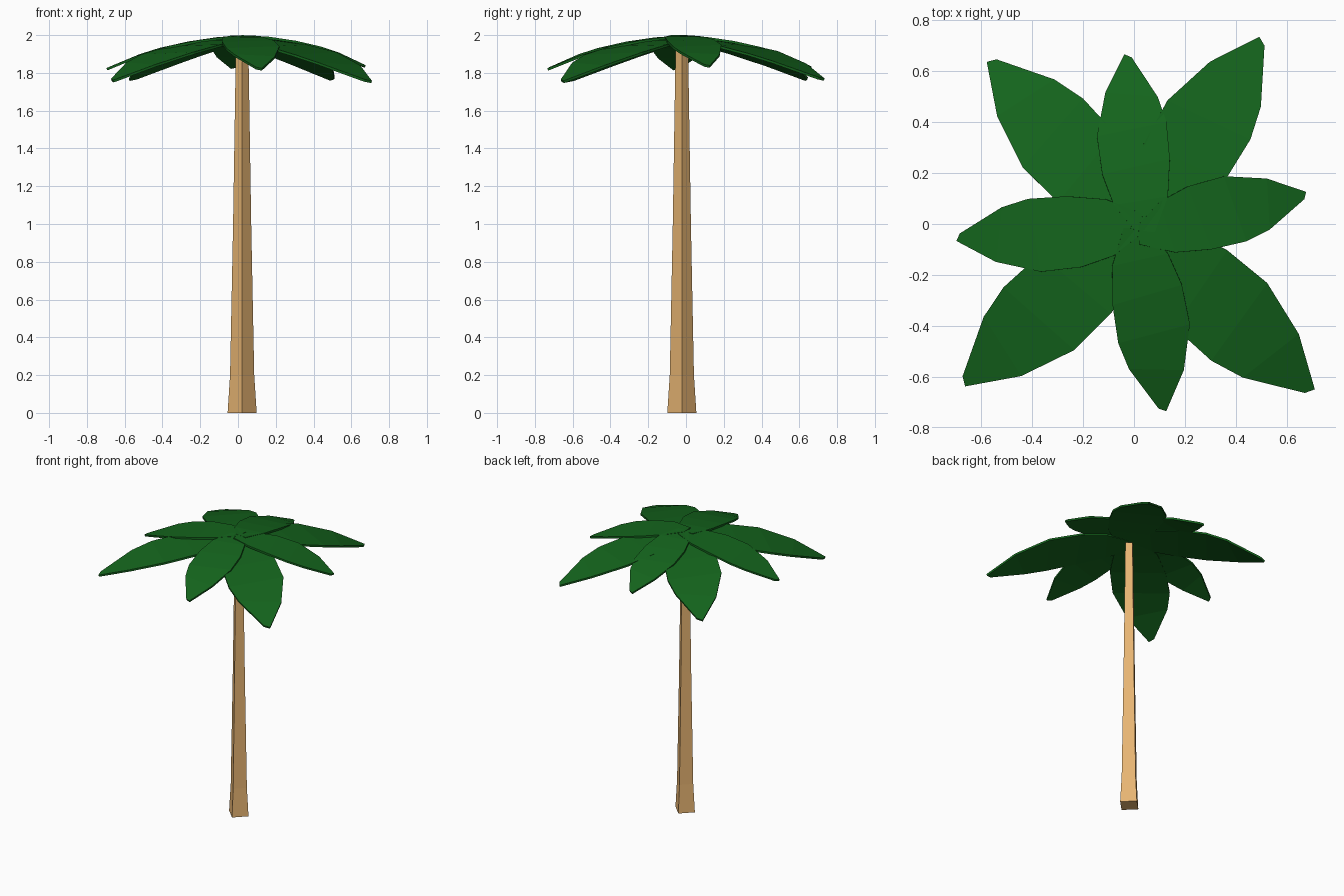
import bpy, math

if "Cube" in bpy.data.objects:
    bpy.data.objects.remove(bpy.data.objects["Cube"])

CX, CY = 0.022, -0.022   # axis of the tree


def material(name, rgb):
    m = bpy.data.materials.new(name)
    m.diffuse_color = (*rgb, 1)
    m.use_nodes = True
    m.node_tree.nodes["Principled BSDF"].inputs["Base Color"].default_value = m.diffuse_color
    return m


def add_mesh(name, verts, faces, mat):
    me = bpy.data.meshes.new(name)
    me.from_pydata(verts, [], faces)
    me.update()
    me.materials.append(mat)
    ob = bpy.data.objects.new(name, me)
    bpy.context.collection.objects.link(ob)
    return ob


bark = material("bark", (0.8, 0.46, 0.17))
green = material("leaf_green", (0.007, 0.13, 0.012))

# Trunk: four-sided taper turned 45 degrees, flared at the foot
rings = [(0, 0.077), (0.2, 0.064), (1.0, 0.048), (1.88, 0.034), (1.96, 0.033)]
verts = [(CX + r * math.cos(k * math.pi / 2), CY + r * math.sin(k * math.pi / 2), z)
         for z, r in rings for k in range(4)]
faces = [(4 * i + k, 4 * i + (k + 1) % 4, 4 * i + 4 + (k + 1) % 4, 4 * i + 4 + k)
         for i in range(len(rings) - 1) for k in range(4)]
n = len(verts)
faces += [(3, 2, 1, 0), (n - 4, n - 3, n - 2, n - 1)]
add_mesh("trunk", verts, faces, bark)

# Leaf outline for unit length: left edge point, right edge point per row
ROWS = [((0.0, 0.03), (-0.02, -0.085)), ((0.149, 0.137), (0.178, -0.173)),
        ((0.328, 0.191), (0.39, -0.198)), ((0.546, 0.207), (0.60, -0.193)),
        ((0.79, 0.143), (0.746, -0.153)), ((1.0, 0.02), (0.98, -0.02))]
DROOP = [(-0.1, 0), (0, 0), (0.2, 0.014), (0.38, 0.042), (0.57, 0.082), (0.78, 0.147), (1.0, 0.24)]


def droop(u):
    for (a, da), (b, db) in zip(DROOP, DROOP[1:]):
        if u <= b:
            return da + (db - da) * (u - a) / (b - a)
    return DROOP[-1][1]


def leaf(name, angle, length, z):
    a = math.radians(angle)
    c, s = math.cos(a), math.sin(a)
    verts = [(CX + length * (u * c - v * s), CY + length * (u * s + v * c),
              z - length * droop(u)) for row in ROWS for u, v in row]
    faces = [(2 * i, 2 * i + 1, 2 * i + 3, 2 * i + 2) for i in range(len(ROWS) - 1)]
    ob = add_mesh(name, verts, faces, green)
    mod = ob.modifiers.new("thickness", 'SOLIDIFY')
    mod.thickness = 0.013
    mod.offset = -1   # top surface stays, thickness goes down


# Short upper leaves
for i, (ang, ln) in enumerate([(11.6, 0.67), (93.8, 0.69), (182.4, 0.72), (277.2, 0.72)]):
    leaf(f"upper_leaf_{i + 1}", ang, ln, 2.0 - 0.001 * i)

# Long diagonal leaves just below them
for i, (ang, ln) in enumerate([(57, 0.89), (131.2, 0.89), (220.8, 0.92), (316.5, 0.93)]):
    leaf(f"lower_leaf_{i + 1}", ang, ln, 1.984 - 0.001 * i)
